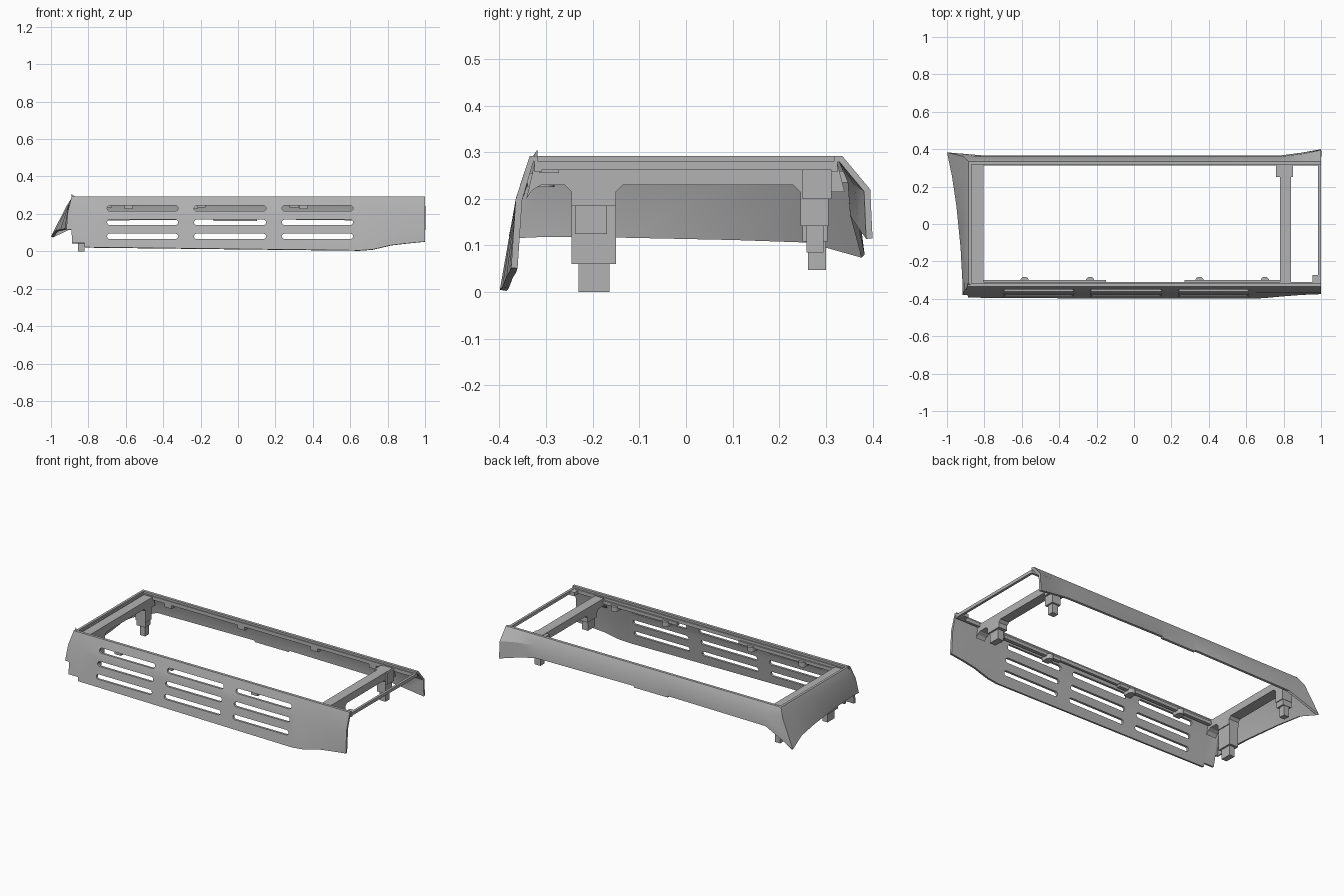
import bpy, bmesh, math
from mathutils import Vector

cube = bpy.data.objects.get("Cube")
if cube:
    bpy.data.objects.remove(cube, do_unlink=True)

GREY = 0.45
mat = bpy.data.materials.new("plain grey plastic")
mat.use_nodes = True
mat.diffuse_color = (GREY, GREY, GREY, 1)
mat.node_tree.nodes["Principled BSDF"].inputs["Base Color"].default_value = (GREY, GREY, GREY, 1)


def finish(name, bm):
    mesh = bpy.data.meshes.new(name)
    bm.to_mesh(mesh)
    bm.free()
    mesh.materials.append(mat)
    obj = bpy.data.objects.new(name, mesh)
    bpy.context.collection.objects.link(obj)
    return obj


def activate(obj):
    bpy.ops.object.select_all(action="DESELECT")
    obj.select_set(True)
    bpy.context.view_layer.objects.active = obj


def prism(name, outline, depth):
    """Extrude a closed outline of 3D points along a depth vector."""
    bm = bmesh.new()
    face = bm.faces.new([bm.verts.new(p) for p in outline])
    new = bmesh.ops.extrude_face_region(bm, geom=[face])["geom"]
    bmesh.ops.translate(bm, vec=Vector(depth), verts=[v for v in new if isinstance(v, bmesh.types.BMVert)])
    bmesh.ops.recalc_face_normals(bm, faces=bm.faces)
    return finish(name, bm)


def box(name, x0, x1, y0, y1, z0, z1):
    return prism(name, [(x0, y0, z0), (x1, y0, z0), (x1, y1, z0), (x0, y1, z0)], (0, 0, z1 - z0))


# Shell sections: rim inner, rim outer, shoulder, lower edge
TOP, RIM = 0.292, 0.335


def back(x, z, shoulder=(0.36, 0.24), low=0.366):
    return [(x, 0.318, TOP), (x, RIM, TOP), (x, *shoulder), (x, low, z)]


def front(x, z, low=None):
    y = low if low else -0.365 - (0.2 - z) * 0.175
    return [(x, -0.318, TOP), (x, -RIM, TOP), (x, -0.365, 0.2), (x, y, z)]


def left(y, x, z):
    return [(-0.87, y, TOP), (-0.885, y, TOP), (-0.907, y, 0.25), (x, y, z)]


sections = [back(1, 0.115, (0.395, 0.22), 0.4), back(0.9, 0.14, (0.375, 0.232), 0.382),
            back(0.78, 0.165), back(0.102, 0.172), back(0.1, 0.163), back(-0.13, 0.163),
            back(-0.132, 0.172), back(-0.8, 0.165)]
# Pointed rear corner, swept end wall, front corner
sections += [[(-0.87, 0.318, TOP), (-0.885, RIM, TOP), (-0.915, 0.362, 0.245), (-1, 0.383, 0.08)],
             left(0.26, -0.974, 0.112), left(0.1, -0.95, 0.116), left(-0.13, -0.927, 0.119),
             left(-0.3, -0.918, 0.12),
             [(-0.87, -0.318, TOP), (-0.885, -RIM, TOP), (-0.91, -0.362, 0.21), (-0.918, -0.38, 0.118)]]
sections += [front(-0.89, 0.115), front(-0.887, 0.045), front(-0.822, 0.045), front(-0.819, 0.022),
             front(0.65, 0.005), front(0.72, 0.01, -0.394), front(0.82, 0.033, -0.385),
             front(0.9, 0.042, -0.379), front(1, 0.052, -0.375)]

bm = bmesh.new()
rows = [[bm.verts.new(p) for p in s] for s in sections]
for a, b in zip(rows, rows[1:]):
    for i in range(3):
        bm.faces.new((a[i], a[i + 1], b[i + 1], b[i]))
shell = finish("outer_shell", bm)
solid = shell.modifiers.new("wall", "SOLIDIFY")
solid.thickness = 0.014
solid.offset = -1

# Ventilation slots cut through the front wall
bm = bmesh.new()
R = 0.0145
for x0, x1 in ((-0.70, -0.32), (-0.235, 0.15), (0.235, 0.615)):
    for z in (0.08, 0.155, 0.23):
        ring = []
        for k in range(18):
            a = math.pi / 2 + math.pi * (k if k < 9 else k - 1) / 8
            cx = x0 + R if k < 9 else x1 - R
            ring.append(bm.verts.new((cx + R * math.cos(a), -0.5, z + R * math.sin(a))))
        face = bm.faces.new(ring)
        new = bmesh.ops.extrude_face_region(bm, geom=[face])["geom"]
        bmesh.ops.translate(bm, vec=(0, 0.25, 0), verts=[v for v in new if isinstance(v, bmesh.types.BMVert)])
bmesh.ops.recalc_face_normals(bm, faces=bm.faces)
cutter = finish("slot_cutter", bm)
cutter.hide_render = True
cut = shell.modifiers.new("slots", "BOOLEAN")
cut.operation = "DIFFERENCE"
cut.solver = "EXACT"
cut.object = cutter
activate(shell)
for m in ("wall", "slots"):
    bpy.ops.object.modifier_apply(modifier=m)
bpy.data.objects.remove(cutter, do_unlink=True)
bpy.ops.object.shade_smooth_by_angle(angle=math.radians(25))

# Recessed ledge inside the rim, and the slim open-end bar
box("front_ledge", -0.87, 1, -0.325, -0.31, 0.258, 0.28)
box("back_ledge", -0.87, 1, 0.312, 0.325, 0.258, 0.28)
box("left_ledge", -0.88, -0.862, -0.32, 0.32, 0.258, 0.28)
box("right_end_bar", 0.985, 1, -0.32, 0.32, 0.262, 0.281)
box("corner_block", 0.955, 0.987, -0.315, -0.272, 0.255, 0.278)

# Narrow shelves and round clips along the front wall
for x0, x1 in ((-0.82, -0.15), (0.27, 0.79)):
    box("front_shelf", x0, x1, -0.322, -0.3, 0.245, 0.265)
for x in (-0.585, -0.235, 0.35, 0.70):
    arc = [(x + 0.022 * math.cos(t * math.pi / 8), -0.302 + 0.02 * math.sin(t * math.pi / 8), 0.225)
           for t in range(9)]
    prism("front_clip", [(x + 0.022, -0.34, 0.225)] + arc + [(x - 0.022, -0.34, 0.225)], (0, 0, 0.03))
for x in (-0.70, -0.20, 0.30, 0.70):
    box("back_clip", x - 0.025, x + 0.025, 0.315, 0.35, 0.235, 0.26)

# Cross bars with stepped sockets underneath
profile = [(-0.325, 0.275), (0.325, 0.275), (0.34, 0.215), (0.305, 0.215), (0.305, 0.142), (0.245, 0.142),
           (0.245, 0.215), (0.23, 0.23), (-0.135, 0.23), (-0.15, 0.215), (-0.15, 0.185), (-0.245, 0.185),
           (-0.245, 0.215), (-0.26, 0.23), (-0.31, 0.23), (-0.33, 0.218), (-0.342, 0.2)]
for name, x0, x1 in (("left_cross_bar", -0.872, -0.805), ("right_cross_bar", 0.78, 0.84)):
    prism(name, [(x0, y, z) for y, z in profile], (x1 - x0, 0, 0))

# Feet below the sockets
box("left_front_block", -0.87, -0.81, -0.245, -0.15, 0.06, 0.19)
box("left_front_foot", -0.855, -0.82, -0.23, -0.164, 0, 0.065)
box("left_back_block", -0.87, -0.81, 0.25, 0.303, 0.108, 0.15)
box("left_back_foot", -0.855, -0.82, 0.262, 0.3, 0.047, 0.115)
box("right_back_collar", 0.76, 0.85, 0.25, 0.312, 0.2, 0.272)
box("right_front_foot", 0.79, 0.83, -0.238, -0.169, 0.125, 0.19)
box("right_back_foot", 0.79, 0.83, 0.258, 0.295, 0.085, 0.15)
